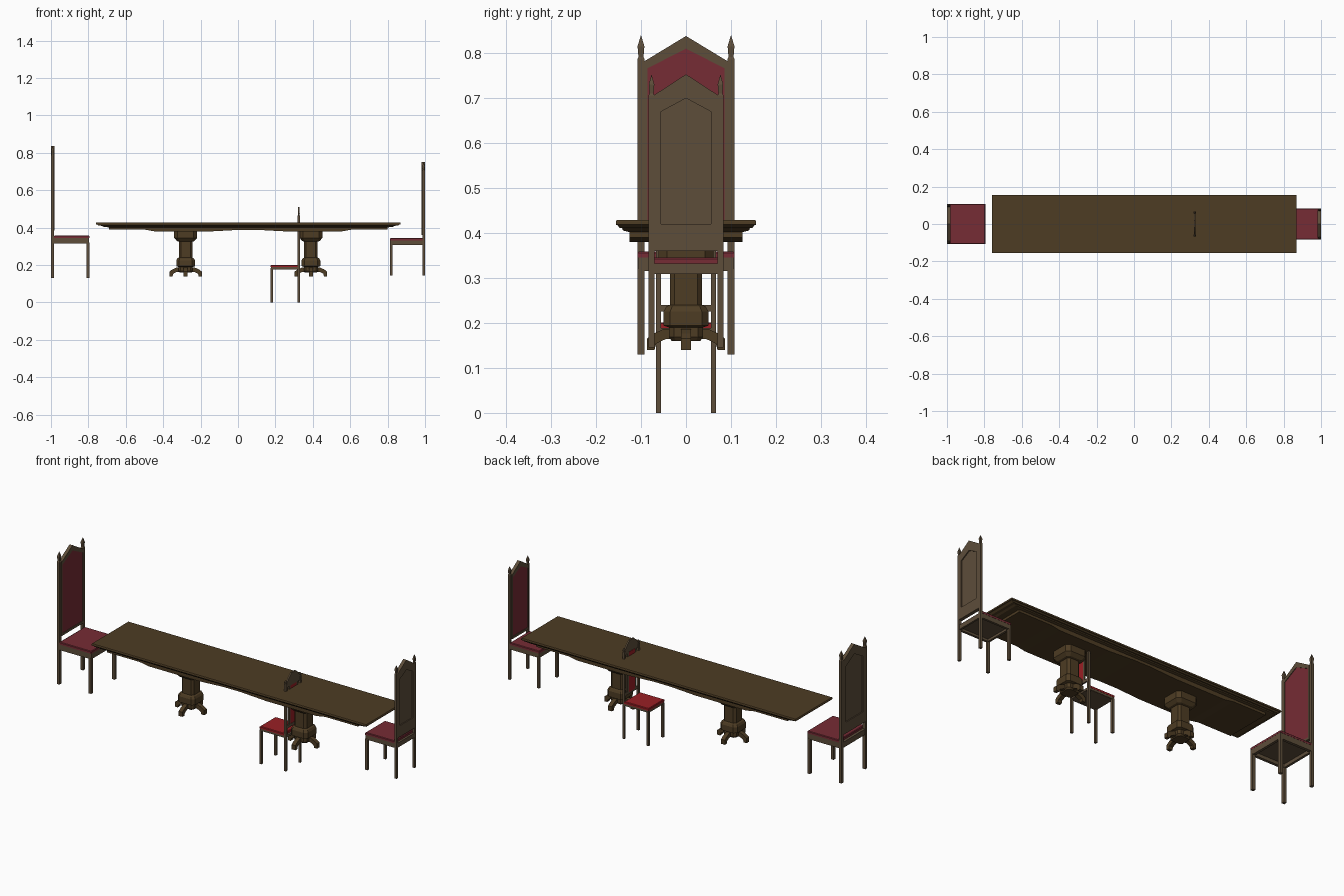
import bpy, bmesh
from math import cos, sin, pi

if "Cube" in bpy.data.objects:
    bpy.data.objects.remove(bpy.data.objects["Cube"])


def material(name, rgb):
    m = bpy.data.materials.new(name)
    m.diffuse_color = (*rgb, 1)
    m.use_nodes = True
    m.node_tree.nodes["Principled BSDF"].inputs["Base Color"].default_value = m.diffuse_color
    return m


TABLE_WOOD = material("table_wood", (0.075, 0.045, 0.017))
CHAIR_WOOD = material("chair_wood", (0.11, 0.075, 0.042))
WINE = material("wine_fabric", (0.18, 0.025, 0.035))
RED = material("red_fabric", (0.32, 0.014, 0.018))


def finish(name, bm, mat):
    bmesh.ops.recalc_face_normals(bm, faces=bm.faces)
    me = bpy.data.meshes.new(name)
    bm.to_mesh(me)
    bm.free()
    me.materials.append(mat)
    ob = bpy.data.objects.new(name, me)
    bpy.context.collection.objects.link(ob)
    return ob


def loft(name, cx, cy, rings, mat, chamfer=0):
    """Stack of (half_x, half_y, z) rectangles, optionally with cut corners."""
    bm, loops = bmesh.new(), []
    for hx, hy, z in rings:
        pts = []
        for sx, sy in ((1, 1), (-1, 1), (-1, -1), (1, -1)):
            if chamfer:
                k = 1 - chamfer
                pair = [(sx * hx, sy * hy * k), (sx * hx * k, sy * hy)]
                pts += pair if sx * sy > 0 else pair[::-1]
            else:
                pts.append((sx * hx, sy * hy))
        loops.append([bm.verts.new((cx + x, cy + y, z)) for x, y in pts])
    n = len(loops[0])
    for a, b in zip(loops, loops[1:]):
        for i in range(n):
            j = (i + 1) % n
            bm.faces.new((a[i], a[j], b[j], b[i]))
    bm.faces.new(loops[0])
    bm.faces.new(loops[-1])
    return finish(name, bm, mat)


def box(name, x0, x1, y0, y1, z0, z1, mat):
    hx, hy = abs(x1 - x0) / 2, abs(y1 - y0) / 2
    return loft(name, (x0 + x1) / 2, (y0 + y1) / 2, [(hx, hy, z0), (hx, hy, z1)], mat)


def prism(name, pts, place, w0, w1, mat, hole=None):
    """Extrude a 2D outline from w0 to w1; a hole with equal point count makes a frame."""
    bm = bmesh.new()
    n = len(pts)

    def ring(outline, w):
        return [bm.verts.new(place(u, v, w)) for u, v in outline]

    def bridge(p, q):
        for i in range(n):
            j = (i + 1) % n
            bm.faces.new((p[i], p[j], q[j], q[i]))

    a, b = ring(pts, w0), ring(pts, w1)
    bridge(a, b)
    if hole:
        c, d = ring(hole, w0), ring(hole, w1)
        bridge(c, d)
        bridge(a, c)
        bridge(b, d)
    else:
        bm.faces.new(a)
        bm.faces.new(b)
    return finish(name, bm, mat)


def gable(w, z0, side, peak):
    return [(-w, z0), (w, z0), (w, side), (0, peak), (-w, side)]


def chair_base(label, ox, s, d, w, t, z0, frame, seat, top, post, tip, fabric):
    """Legs, posts with spires, seat frame and cushion; back edge at ox, facing s."""
    X = lambda x: ox + s * x
    h = t / 2
    for side, sy in (("left", -1), ("right", 1)):
        y = sy * (w - h)
        # back leg running up into a pointed post
        loft(f"{label}_back_post_{side}", X(h + .001), y,
             [(h, h, z0), (h, h, post), (h * .7, h * .7, post + (tip - post) * .1),
              (h * .95, h * .95, post + (tip - post) * .55), (.0004, .0004, tip)], CHAIR_WOOD)
        box(f"{label}_front_leg_{side}", X(d - t), X(d), y - h, y + h, z0, frame + .005, CHAIR_WOOD)
        box(f"{label}_side_rail_{side}", X(t * .6), X(d - .001), sy * (w - t), sy * (w - .001),
            frame, seat, CHAIR_WOOD)
    box(f"{label}_front_rail", X(d - t * .9), X(d - .0005), -w + .001, w - .001, frame, seat, CHAIR_WOOD)
    box(f"{label}_back_rail", X(.002), X(t * .9), -w + t, w - t, frame, seat, CHAIR_WOOD)
    box(f"{label}_seat_board", X(.003), X(d - .003), -w + .003, w - .003, seat - .012, seat - .001, CHAIR_WOOD)
    # cushion with softened top edge
    hx = (d - t) / 2
    loft(f"{label}_cushion", X(t + hx), 0, [(hx, w, seat), (hx, w, top - .003),
         (hx - .003, w - .003, top)], fabric)


def tall_back(label, ox, s, w, t, z0, side, peak, fabric):
    """Gabled panel: upholstered in front, framed wood behind."""
    place = lambda u, v, k: (ox + s * k, u, v)
    wi = w - t
    outer = gable(wi + .002, z0, side, peak)
    red = gable(wi - .006, z0 + .012, side - .015, peak - .028)
    prism(f"{label}_back_board", outer, place, .006, .012, CHAIR_WOOD)
    prism(f"{label}_back_upholstery", red, place, .011, .016, fabric)
    prism(f"{label}_front_frame", outer, place, .012, .019, CHAIR_WOOD, red)
    prism(f"{label}_rear_frame", outer, place, .001, .006, CHAIR_WOOD,
          gable(wi * .79, z0 + .06, side - .036, peak - .053))


# Table top: stepped moulded edge
CX = .055
loft("table_top", CX, 0, [(.752, .128, .402), (.775, .140, .405), (.785, .142, .410),
     (.800, .148, .411), (.808, .152, .417), (.815, .156, .418), (.815, .156, .425),
     (.813, .154, .428)], TABLE_WOOD)
# Apron dipping above each pedestal
half = [(.745, .405), (.745, .389), (.55, .389), (.50, .380), (.20, .380), (.05, .388)]
apron = half + [(-x, z) for x, z in reversed(half)]
prism("table_apron", apron, lambda u, v, k: (CX + u, k, v), -.126, .126, TABLE_WOOD)

# Pedestals with four scrolled feet
foot = [(.02, .187), (.05, .186), (.072, .176), (.087, .165), (.087, .14),
        (.070, .14), (.066, .154), (.045, .164), (.02, .164)]
for tag, px in (("left", -.28), ("right", .39)):
    loft(f"pedestal_{tag}", px, 0, [(h, h, z) for h, z in (
        (.032, .160), (.038, .168), (.038, .190), (.050, .194), (.050, .225), (.044, .236),
        (.036, .240), (.036, .325), (.046, .328), (.061, .345), (.061, .385))],
        TABLE_WOOD, chamfer=.3)
    for i in range(4):
        c, sn = cos(i * pi / 2), sin(i * pi / 2)
        prism(f"pedestal_{tag}_foot_{i + 1}", foot,
              lambda u, v, k: (px + u * c - k * sn, u * sn + k * c, v), -.011, .011, TABLE_WOOD)

# Large chair at the left end
chair_base("large_chair", -1, 1, .205, .108, .016, .13, .315, .345, .358, .785, .838, WINE)
tall_back("large_chair", -1, 1, .108, .016, .385, .780, .837, WINE)

# Medium chair at the right end
chair_base("medium_chair", 1, -1, .187, .083, .013, .145, .308, .332, .345, .705, .75, WINE)
tall_back("medium_chair", 1, -1, .083, .013, .36, .705, .752, WINE)

# Small chair whose back rises through the table
SX, S = .332, -1
chair_base("small_chair", SX, S, .157, .067, .012, 0, .178, .189, .201, .465, .485, RED)
back = lambda u, v, k: (SX + S * k, u, v)
arch = [(-.057, .445), (.057, .445), (.057, .468), (.040, .490), (.018, .510),
        (-.018, .510), (-.040, .490), (-.057, .468)]
prism("small_chair_top_rail", arch, back, .002, .010, CHAIR_WOOD)
prism("small_chair_lower_rail", [(-.057, .225), (.057, .225), (.057, .24), (-.057, .24)],
      back, .002, .010, CHAIR_WOOD)
for tag, y in (("left", -.030), ("right", .030)):
    box(f"small_chair_slat_{tag}", SX - .002, SX - .010, y - .005, y + .005, .235, .45, CHAIR_WOOD)
box("small_chair_back_pad", SX - .003, SX - .011, -.025, .025, .235, .45, RED)
